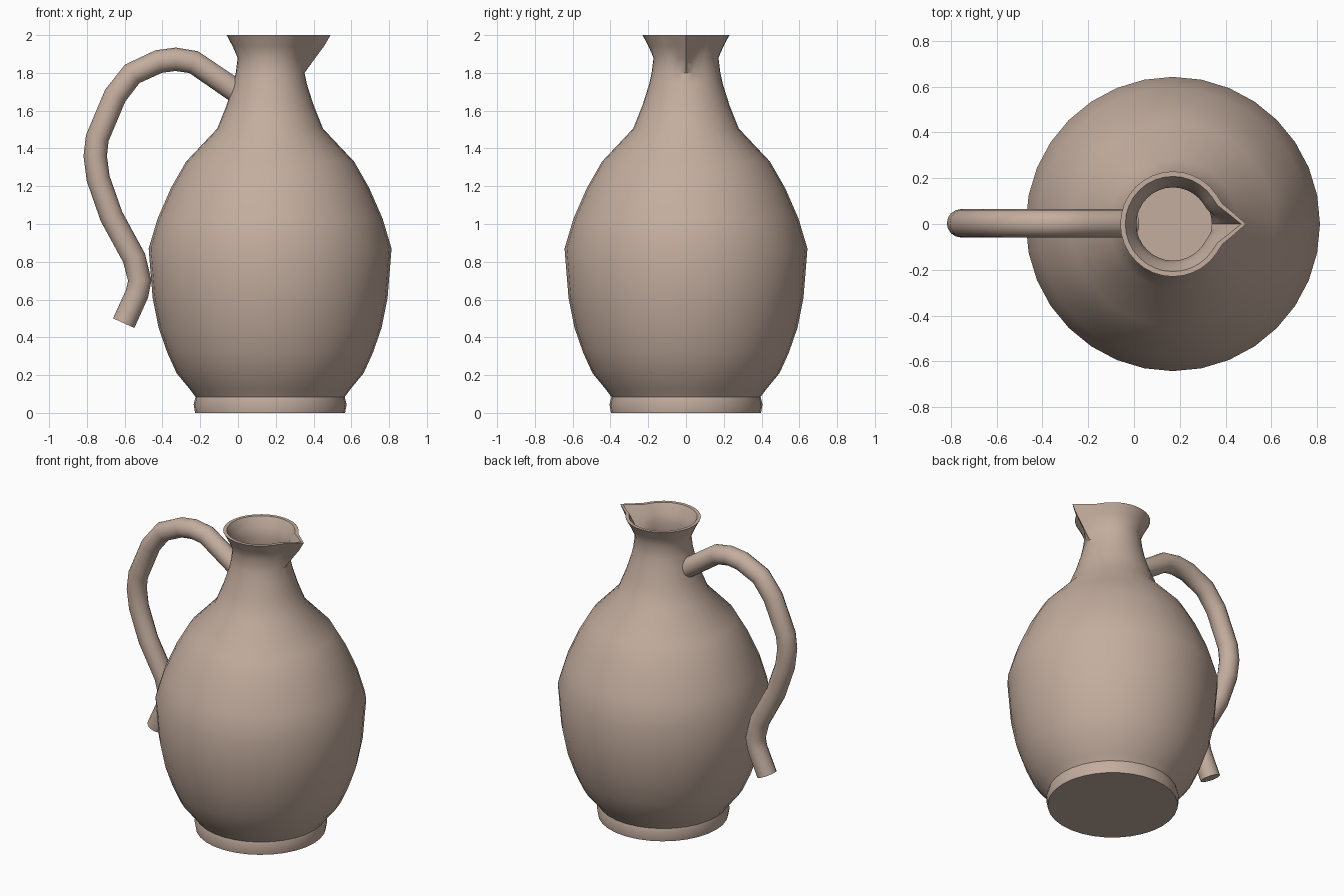
import bpy, bmesh
from math import sin, cos, pi
from mathutils import Vector

if "Cube" in bpy.data.objects:
    bpy.data.objects.remove(bpy.data.objects["Cube"])

CX, SEG = 0.17, 32
clay = bpy.data.materials.new("clay")
clay.diffuse_color = (0.55, 0.42, 0.345, 1)
clay.use_nodes = True
clay.node_tree.nodes["Principled BSDF"].inputs["Base Color"].default_value = clay.diffuse_color


def skin(name, rings, angle):
    """Join rings of points into a closed, capped surface."""
    bm = bmesh.new()
    rows = [[bm.verts.new(p) for p in r] for r in rings]
    n = len(rows[0])
    for a, b in zip(rows, rows[1:]):
        for i in range(n):
            j = (i + 1) % n
            bm.faces.new((a[i], a[j], b[j], b[i]))
    bm.faces.new(rows[0][::-1])
    bm.faces.new(rows[-1])
    bmesh.ops.recalc_face_normals(bm, faces=bm.faces)
    me = bpy.data.meshes.new(name)
    bm.to_mesh(me)
    bm.free()
    me.materials.append(clay)
    ob = bpy.data.objects.new(name, me)
    bpy.context.collection.objects.link(ob)
    bpy.ops.object.select_all(action='DESELECT')
    ob.select_set(True)
    bpy.context.view_layer.objects.active = ob
    bpy.ops.object.shade_smooth_by_angle(angle=angle)
    return ob


# Jug profile: radius, height, outward pull of the spout at that height
outer = [(0.397, 0, 0), (0.405, 0.045, 0), (0.395, 0.085, 0), (0.425, 0.125, 0),
         (0.495, 0.21, 0), (0.545, 0.32, 0), (0.59, 0.45, 0), (0.622, 0.61, 0),
         (0.643, 0.87, 0), (0.595, 1.03, 0), (0.525, 1.19, 0), (0.445, 1.33, 0),
         (0.28, 1.505, 0), (0.23, 1.63, 0), (0.195, 1.74, 0), (0.182, 1.80, 0),
         (0.172, 1.88, 0.068), (0.198, 1.94, 0.087), (0.23, 2.0, 0.09)]
# Thin wall: the inside follows the outside back down to the floor
inner = [(r - (0.022 if z > 1.93 else 0.012), z, s) for r, z, s in outer[:2:-1]]
inner.append((0.38, 0.09, 0))
falloff = {0: 1.0, 1: 0.4, 2: 0.04}


def jug_ring(r, z, spout):
    pts = []
    for i in range(SEG):
        t = 2 * pi * i / SEG
        q = r + spout * falloff.get(min(i, SEG - i), 0)
        pts.append((CX + q * cos(t), q * sin(t), z))
    return pts


skin("jug_body", [jug_ring(*p) for p in outer + inner], 0.7)

# Handle: round tube swept along a path in the x-z plane
path = [(-0.012, 1.705), (-0.235, 1.857), (-0.33, 1.872), (-0.42, 1.86),
        (-0.56, 1.795), (-0.65, 1.68), (-0.745, 1.455), (-0.756, 1.36),
        (-0.74, 1.24), (-0.67, 1.04), (-0.55, 0.82), (-0.52, 0.70),
        (-0.535, 0.63), (-0.605, 0.475)]
pts = [Vector((x, 0.003, z)) for x, z in path]
rings = []
for k, p in enumerate(pts):
    d = (pts[min(k + 1, len(pts) - 1)] - pts[max(k - 1, 0)]).normalized()
    if 0 < k < len(pts) - 1:
        d = ((pts[k + 1] - p).normalized() + (p - pts[k - 1]).normalized()).normalized()
    side = Vector((-d.z, 0, d.x))
    rings.append([p + 0.062 * (cos(t) * side + sin(t) * Vector((0, 1, 0)))
                  for t in (2 * pi * i / 16 for i in range(16))])
skin("handle", rings, 0.9)
